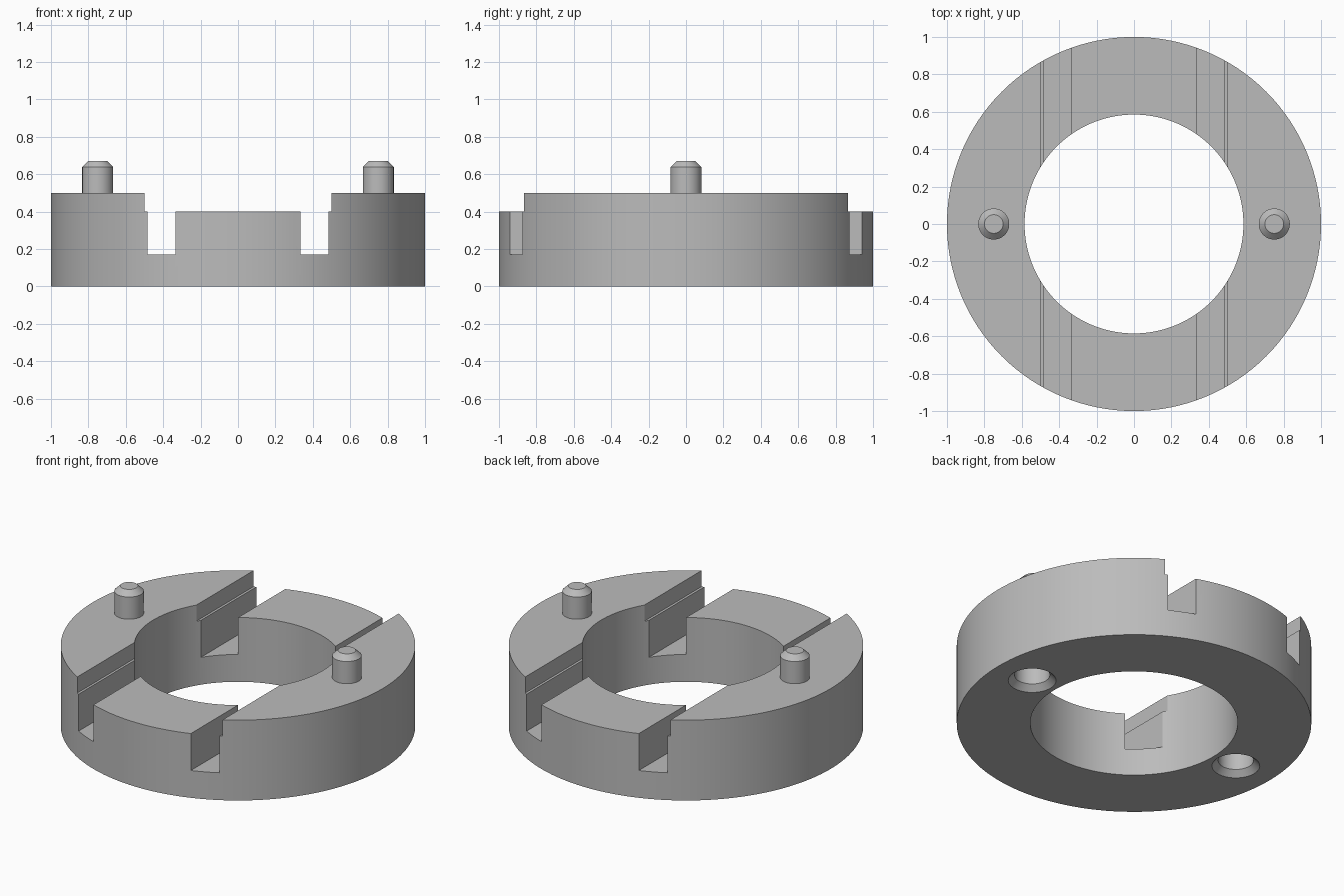
import bpy
import bmesh
import math

cube = bpy.data.objects.get("Cube")
if cube:
    bpy.data.objects.remove(cube, do_unlink=True)

steel = bpy.data.materials.new("grey_steel")
steel.use_nodes = True
steel.diffuse_color = (0.5, 0.5, 0.5, 1)
steel.node_tree.nodes["Principled BSDF"].inputs["Base Color"].default_value = (0.5, 0.5, 0.5, 1)


def finish(name, bm):
    bmesh.ops.remove_doubles(bm, verts=bm.verts, dist=1e-5)
    bmesh.ops.recalc_face_normals(bm, faces=bm.faces)
    mesh = bpy.data.meshes.new(name)
    bm.to_mesh(mesh)
    bm.free()
    mesh.materials.append(steel)
    obj = bpy.data.objects.new(name, mesh)
    bpy.context.collection.objects.link(obj)
    return obj


def lathe(name, profile, x=0, segments=48, closed=False):
    """Spin a (radius, height) profile around the vertical axis at x."""
    bm = bmesh.new()
    verts = [bm.verts.new((r, 0, z)) for r, z in profile]
    pairs = list(zip(verts, verts[1:]))
    if closed:
        pairs.append((verts[-1], verts[0]))
    edges = [bm.edges.new(p) for p in pairs]
    bmesh.ops.spin(bm, geom=verts + edges, cent=(0, 0, 0), axis=(0, 0, 1),
                   angle=math.tau, steps=segments, use_duplicate=False)
    bmesh.ops.translate(bm, verts=bm.verts, vec=(x, 0, 0))
    return finish(name, bm)


def box(name, x0, x1, z0, z1):
    bm = bmesh.new()
    bmesh.ops.create_cube(bm, size=1)
    for v in bm.verts:
        v.co = (x0 if v.co.x < 0 else x1, v.co.y * 3, z0 if v.co.z < 0 else z1)
    return finish(name, bm)


def cut(target, cutter):
    cutter.hide_render = True
    mod = target.modifiers.new("cut", 'BOOLEAN')
    mod.operation = 'DIFFERENCE'
    mod.solver = 'EXACT'
    mod.object = cutter
    bpy.context.view_layer.objects.active = target
    bpy.ops.object.modifier_apply(modifier=mod.name)
    bpy.data.objects.remove(cutter, do_unlink=True)


def smooth(obj):
    bpy.ops.object.select_all(action='DESELECT')
    obj.select_set(True)
    bpy.context.view_layer.objects.active = obj
    bpy.ops.object.shade_smooth_by_angle(angle=math.radians(25))


# Ring body
ring = lathe("ring_body", [(0.585, 0), (1, 0), (1, 0.5), (0.585, 0.5)],
             segments=128, closed=True)

# Lowered middle channel, then a deep groove along each of its sides
cut(ring, box("channel_cutter", -0.5, 0.5, 0.4, 0.8))
for side in (-1, 1):
    xs = sorted((side * 0.335, side * 0.485))
    cut(ring, box("groove_cutter", xs[0], xs[1], 0.17, 0.8))

# Chamfered sockets under the pins
for side in (-1, 1):
    socket = [(0, -0.03), (0.165, -0.03), (0.1, 0.035), (0.1, 0.2), (0, 0.2)]
    cut(ring, lathe("socket_cutter", socket, x=side * 0.75))
smooth(ring)

# Locating pins with chamfered tips
for name, side in (("left_pin", 1), ("right_pin", -1)):
    pin = [(0, 0.48), (0.083, 0.48), (0.083, 0.638), (0.05, 0.67), (0, 0.67)]
    smooth(lathe(name, pin, x=side * 0.75))
